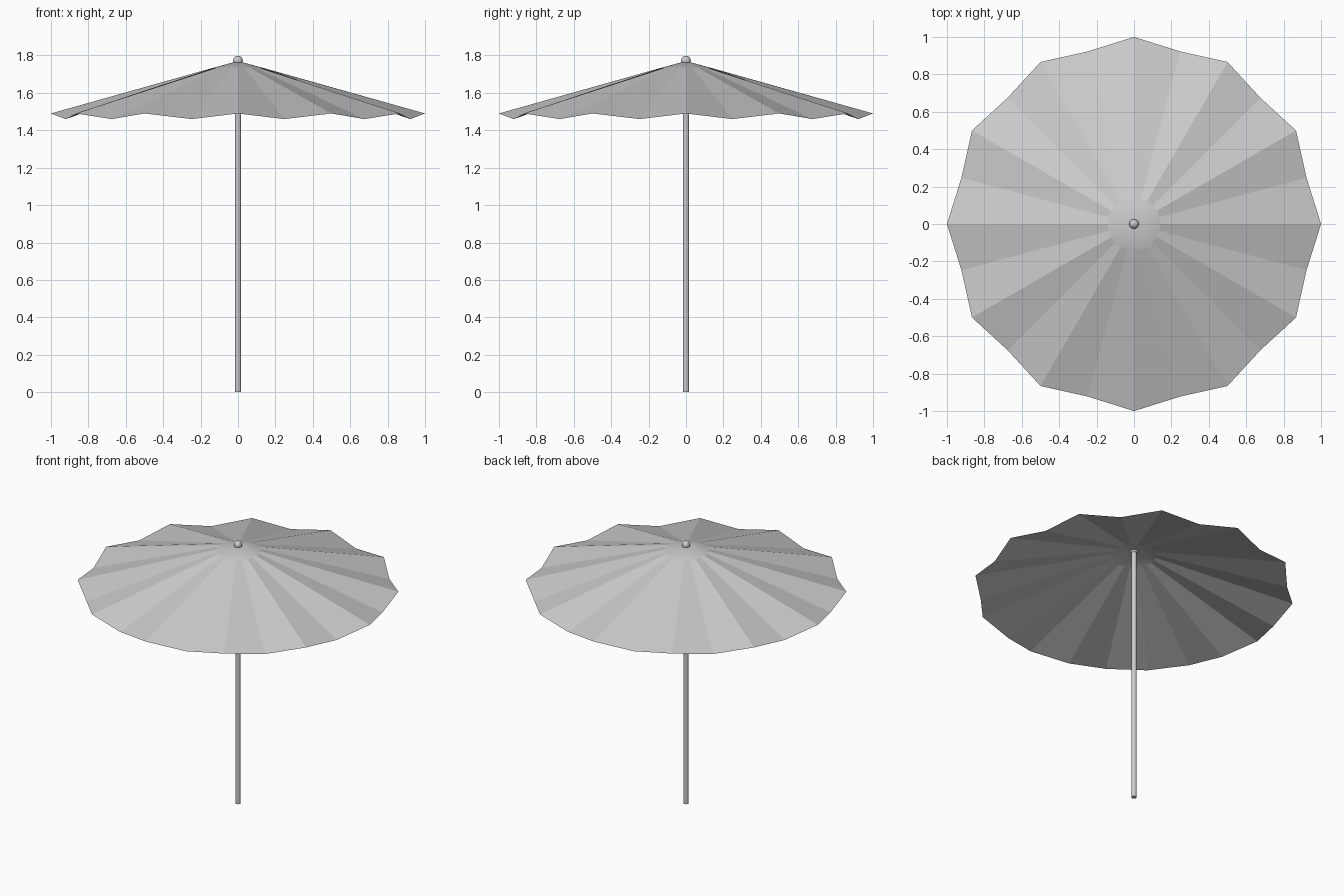
import bpy, bmesh
from math import sin, cos, pi, radians

if "Cube" in bpy.data.objects:
    bpy.data.objects.remove(bpy.data.objects["Cube"])

RIBS = 12
N = RIBS * 2


def smooth(obj, angle):
    bpy.ops.object.select_all(action='DESELECT')
    obj.select_set(True)
    bpy.context.view_layer.objects.active = obj
    bpy.ops.object.shade_smooth_by_angle(angle=radians(angle))


# Pleated canopy: thin sheet, smooth crown, ribs high and valleys low at the rim
bm = bmesh.new()
apex = bm.verts.new((0, 0, 1.77))
inner, outer = [], []
for i in range(N):
    a = 2 * pi * i / N
    r, z = (1.0, 1.49) if i % 2 == 0 else (0.955, 1.46)
    inner.append(bm.verts.new((0.14 * cos(a), 0.14 * sin(a), 1.732)))
    outer.append(bm.verts.new((r * cos(a), r * sin(a), z)))
for i in range(N):
    j = (i + 1) % N
    bm.faces.new((apex, inner[i], inner[j]))
    bm.faces.new((inner[i], outer[i], outer[j], inner[j]))
mesh = bpy.data.meshes.new("canopy")
bm.to_mesh(mesh)
bm.free()
canopy = bpy.data.objects.new("canopy", mesh)
bpy.context.collection.objects.link(canopy)
smooth(canopy, 8)

# Pole
bpy.ops.mesh.primitive_cylinder_add(vertices=12, radius=0.017, depth=1.77,
                                    location=(0, 0, 0.885))
pole = bpy.context.object
pole.name = "pole"
smooth(pole, 40)

# Ball finial
bpy.ops.mesh.primitive_uv_sphere_add(segments=16, ring_count=10, radius=0.026,
                                     location=(0, 0, 1.772))
finial = bpy.context.object
finial.name = "finial"
smooth(finial, 40)
